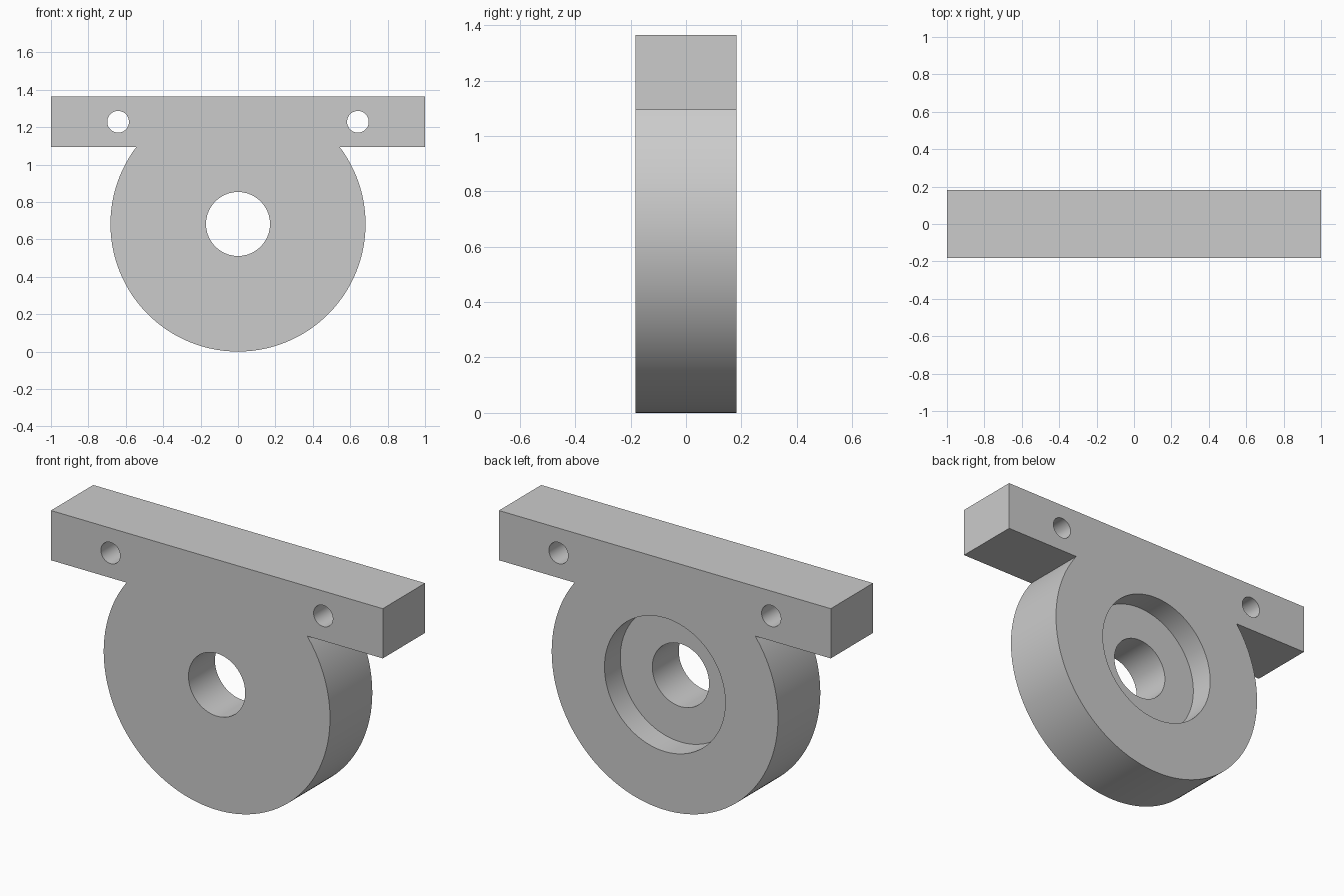
import bpy
import bmesh
from math import sin, cos, asin, pi, radians
from mathutils import Matrix

default = bpy.data.objects.get("Cube")
if default:
    bpy.data.objects.remove(default, do_unlink=True)

# Main dimensions
HALF_DEPTH = 0.182
RADIUS = 0.682
BAR_BOTTOM = 1.093
BAR_TOP = 2 * RADIUS
BORE_RADIUS = 0.171
RECESS_RADIUS = 0.364
RECESS_DEPTH = 0.136
BOLT_RADIUS = 0.058
BOLT_X = 0.641

grey = bpy.data.materials.new("light_grey")
grey.use_nodes = True
colour = (0.6, 0.6, 0.6, 1)
grey.diffuse_color = colour
grey.node_tree.nodes["Principled BSDF"].inputs["Base Color"].default_value = colour


def add_object(name, bm):
    bmesh.ops.recalc_face_normals(bm, faces=bm.faces)
    mesh = bpy.data.meshes.new(name)
    bm.to_mesh(mesh)
    bm.free()
    mesh.materials.append(grey)
    obj = bpy.data.objects.new(name, mesh)
    bpy.context.collection.objects.link(obj)
    return obj


def cylinder_cutter(name, radius, x, z, y0, y1, sides):
    bm = bmesh.new()
    place = Matrix.Translation((x, (y0 + y1) / 2, z)) @ Matrix.Rotation(pi / 2, 4, "X")
    bmesh.ops.create_cone(bm, cap_ends=True, segments=sides, radius1=radius,
                          radius2=radius, depth=y1 - y0, matrix=place)
    obj = add_object(name, bm)
    obj.hide_render = True
    return obj


# Bracket outline: round body running into a straight mounting bar
start = asin((BAR_BOTTOM - RADIUS) / RADIUS)
sweep = pi + 2 * start
steps = 120
outline = [(-1, BAR_BOTTOM), (-1, BAR_TOP), (1, BAR_TOP), (1, BAR_BOTTOM)]
for i in range(steps + 1):
    a = start - sweep * i / steps
    outline.append((RADIUS * cos(a), RADIUS + RADIUS * sin(a)))

bm = bmesh.new()
face = bm.faces.new([bm.verts.new((x, -HALF_DEPTH, z)) for x, z in outline])
extruded = bmesh.ops.extrude_face_region(bm, geom=[face], use_keep_orig=True)
back = [v for v in extruded["geom"] if isinstance(v, bmesh.types.BMVert)]
bmesh.ops.translate(bm, verts=back, vec=(0, 2 * HALF_DEPTH, 0))
bracket = add_object("bearing_bracket", bm)

# Bore, rear recess and the two bolt holes
out = HALF_DEPTH + 0.1
cutters = [
    cylinder_cutter("bore_cutter", BORE_RADIUS, 0, RADIUS, -out, out, 96),
    cylinder_cutter("recess_cutter", RECESS_RADIUS, 0, RADIUS,
                    HALF_DEPTH - RECESS_DEPTH, out, 96),
]
bolt_z = (BAR_BOTTOM + BAR_TOP) / 2
for side, sign in (("left", 1), ("right", -1)):
    cutters.append(cylinder_cutter(side + "_bolt_hole_cutter", BOLT_RADIUS,
                                   sign * BOLT_X, bolt_z, -out, out, 48))

bpy.ops.object.select_all(action="DESELECT")
bpy.context.view_layer.objects.active = bracket
bracket.select_set(True)
for cutter in cutters:
    mod = bracket.modifiers.new(cutter.name, "BOOLEAN")
    mod.operation = "DIFFERENCE"
    mod.solver = "EXACT"
    mod.object = cutter
    bpy.ops.object.modifier_apply(modifier=mod.name)
for cutter in cutters:
    bpy.data.objects.remove(cutter, do_unlink=True)

# Smooth round walls, crisp rims
bpy.ops.object.shade_smooth_by_angle(angle=radians(30))
